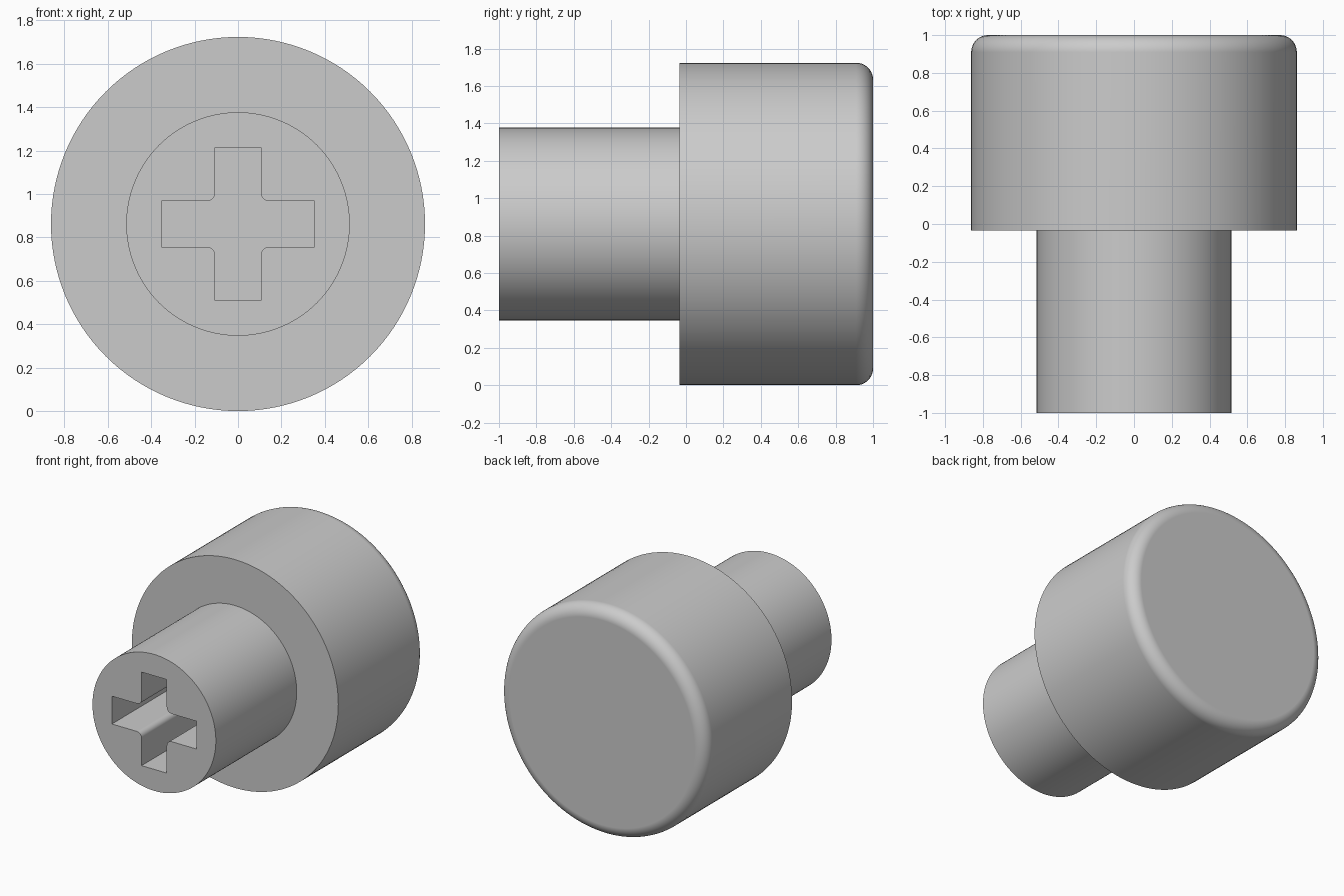
import bpy, bmesh
from math import sin, cos, pi, radians
from mathutils import Vector

cube = bpy.data.objects.get("Cube")
if cube:
    bpy.data.objects.remove(cube, do_unlink=True)

CAP_R, STEM_R, ROUND = 0.862, 0.515, 0.09
FRONT, SHOULDER, BACK = -1.0, -0.035, 1.0
ARM_LEN, ARM_HALF, FILLET, DEPTH = 0.353, 0.105, 0.04, 0.75
CENTRE_Z = CAP_R
SEGMENTS = 128

grey = bpy.data.materials.new("plain grey")
grey.use_nodes = True
colour = (0.6, 0.6, 0.6, 1)
grey.diffuse_color = colour
grey.node_tree.nodes["Principled BSDF"].inputs["Base Color"].default_value = colour


def skin_loops(name, loops):
    """Join equal-length point loops with quads and close both ends."""
    bm = bmesh.new()
    rings = [[bm.verts.new(p) for p in loop] for loop in loops]
    n = len(rings[0])
    for a, b in zip(rings, rings[1:]):
        for i in range(n):
            j = (i + 1) % n
            bm.faces.new((a[i], a[j], b[j], b[i]))
    bm.faces.new(rings[0])
    bm.faces.new(rings[-1])
    bmesh.ops.recalc_face_normals(bm, faces=bm.faces)
    mesh = bpy.data.meshes.new(name)
    bm.to_mesh(mesh)
    bm.free()
    mesh.materials.append(grey)
    obj = bpy.data.objects.new(name, mesh)
    bpy.context.collection.objects.link(obj)
    return obj


def circle(r, y):
    return [Vector((r * cos(2 * pi * i / SEGMENTS), y, CENTRE_Z + r * sin(2 * pi * i / SEGMENTS)))
            for i in range(SEGMENTS)]


def cross(y):
    """Plus-shaped outline with rounded inner corners."""
    quarter = [(ARM_LEN, -ARM_HALF), (ARM_LEN, ARM_HALF)]
    c = ARM_HALF + FILLET
    for i in range(9):
        a = -pi / 2 - i * pi / 16
        quarter.append((c + FILLET * cos(a), c + FILLET * sin(a)))
    points = []
    for _ in range(4):
        points += [Vector((x, y, CENTRE_Z + z)) for x, z in quarter]
        quarter = [(-z, x) for x, z in quarter]
    return points


# Stem and round cap, turned as one solid about the y axis
profile = [(STEM_R, FRONT), (STEM_R, SHOULDER), (CAP_R, SHOULDER)]
for i in range(11):
    a = i * pi / 20
    profile.append((CAP_R - ROUND + ROUND * cos(a), BACK - ROUND + ROUND * sin(a)))
button = skin_loops("button_cap_and_stem", [circle(r, y) for r, y in profile])

# Cross-shaped socket cut into the end of the stem
cutter = skin_loops("socket_cutter", [cross(FRONT - 0.1), cross(FRONT + DEPTH)])
cutter.hide_render = True

bpy.ops.object.select_all(action='DESELECT')
button.select_set(True)
bpy.context.view_layer.objects.active = button
cut = button.modifiers.new("socket", 'BOOLEAN')
cut.operation = 'DIFFERENCE'
cut.solver = 'EXACT'
cut.object = cutter
bpy.ops.object.modifier_apply(modifier=cut.name)
bpy.data.objects.remove(cutter, do_unlink=True)

# Smooth curved walls, crisp rims and flat ends
bpy.ops.object.shade_smooth_by_angle(angle=radians(30))
flat = button.modifiers.new("flat_ends", 'WEIGHTED_NORMAL')
flat.keep_sharp = True
